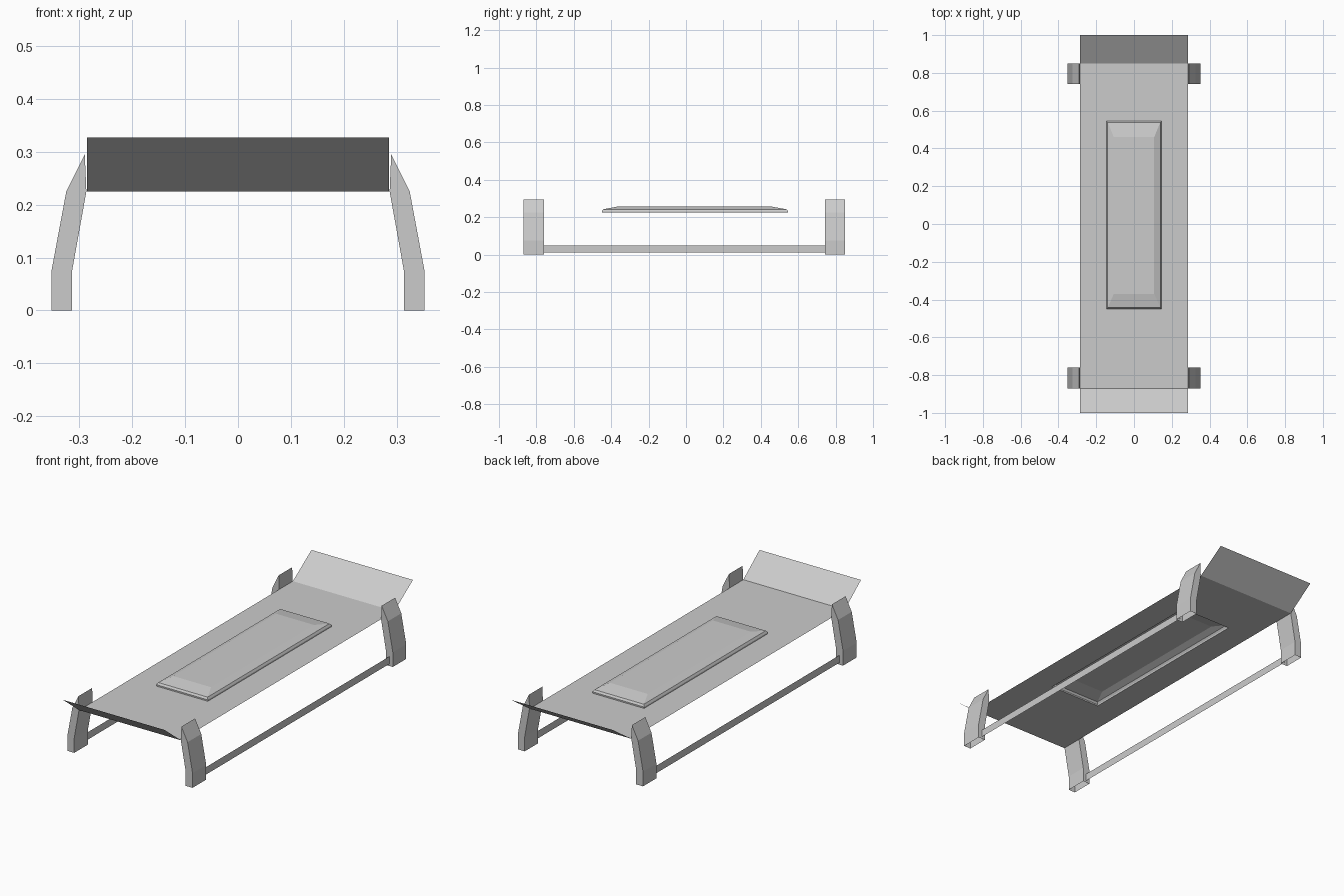
import bpy

if "Cube" in bpy.data.objects:
    bpy.data.objects.remove(bpy.data.objects["Cube"])


def make(name, verts, faces):
    me = bpy.data.meshes.new(name)
    me.from_pydata(verts, [], faces)
    me.update()
    ob = bpy.data.objects.new(name, me)
    bpy.context.collection.objects.link(ob)
    return ob


def ring(hx, y0, y1, z):
    return [(-hx, y0, z), (hx, y0, z), (hx, y1, z), (-hx, y1, z)]


def stacked_rings(name, rings, cap):
    verts = [v for r in rings for v in r]
    faces = []
    for k in range(len(rings) - 1):
        for i in range(4):
            j = (i + 1) % 4
            faces.append((4 * k + i, 4 * k + j, 4 * k + 4 + j, 4 * k + 4 + i))
    if cap:
        n = 4 * (len(rings) - 1)
        faces.append((n, n + 1, n + 2, n + 3))
    return make(name, verts, faces)


W, Z, TOP = 0.286, 0.225, 0.327
Y0, Y1 = -0.87, 0.85

# Thin bed sheet with an opening under the raised panel
stacked_rings("bed_sheet", [ring(W, Y0, Y1, Z), ring(0.145, -0.45, 0.545, Z)], False)

# Upturned end flaps
make("front_flap", [(-W, -1, TOP), (W, -1, TOP), (W, Y0, Z), (-W, Y0, Z)], [(0, 1, 2, 3)])
make("back_flap", [(-W, Y1, Z), (W, Y1, Z), (W, 1, TOP), (-W, 1, TOP)], [(0, 1, 2, 3)])

# Raised, hollow centre panel with bevelled border
stacked_rings("raised_panel", [
    ring(0.145, -0.45, 0.545, Z),
    ring(0.145, -0.45, 0.545, 0.232),
    ring(0.139, -0.443, 0.538, 0.242),
    ring(0.107, -0.37, 0.46, 0.256)], True)

# Bent legs (open underneath) and the thin side rails
profile = [(0.314, 0), (0.353, 0), (0.353, 0.075), (0.325, 0.225),
           (0.290, 0.295), (0.287, 0.225), (0.314, 0.075)]
n = len(profile)
for side, s in (("right", 1), ("left", -1)):
    for end, ya, yb in (("front", -0.87, -0.76), ("back", 0.742, 0.85)):
        verts = [(s * x, y, z) for y in (ya, yb) for x, z in profile]
        faces = [tuple(range(n)), tuple(range(2 * n - 1, n - 1, -1))]
        faces += [(i, n + i, n + (i + 1) % n, (i + 1) % n) for i in range(1, n)]
        if s < 0:
            faces = [f[::-1] for f in faces]
        make(f"{end}_{side}_leg", verts, faces)
    x = s * 0.333
    rail = (0, 1, 2, 3) if s > 0 else (3, 2, 1, 0)
    make(f"{side}_rail", [(x, -0.765, 0.01), (x, 0.747, 0.01),
                          (x, 0.747, 0.048), (x, -0.765, 0.048)], [rail])
